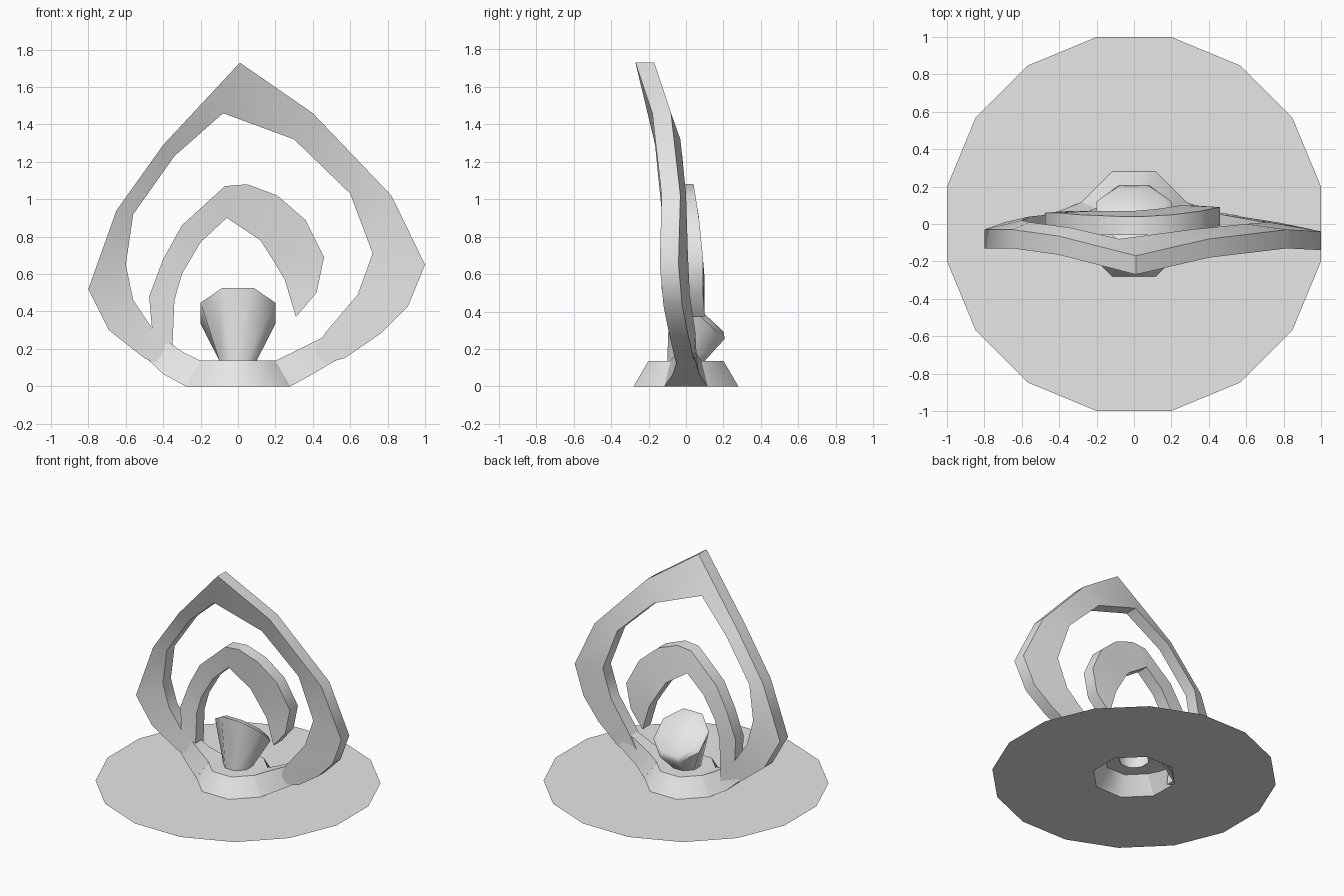
import bpy, bmesh, math

if "Cube" in bpy.data.objects:
    bpy.data.objects.remove(bpy.data.objects["Cube"])

grey = bpy.data.materials.new("light_grey")
grey.diffuse_color = (0.8, 0.8, 0.8, 1)
grey.use_nodes = True
grey.node_tree.nodes["Principled BSDF"].inputs["Base Color"].default_value = grey.diffuse_color


def finish(bm, name, recalc=True, angle=50):
    if recalc:
        bmesh.ops.recalc_face_normals(bm, faces=bm.faces)
    me = bpy.data.meshes.new(name)
    bm.to_mesh(me)
    bm.free()
    me.materials.append(grey)
    ob = bpy.data.objects.new(name, me)
    bpy.context.collection.objects.link(ob)
    bpy.ops.object.select_all(action='DESELECT')
    ob.select_set(True)
    bpy.context.view_layer.objects.active = ob
    bpy.ops.object.shade_smooth_by_angle(angle=math.radians(angle))
    return ob


def ring(bm, n, flat, z, yc=0.0, tilt=0.0, lift=0.0):
    """Regular polygon with flat-to-centre distance `flat`, tilted back about x."""
    r = flat / math.cos(math.pi / n)
    out = []
    for k in range(n):
        a = (k + 0.5) * 2 * math.pi / n
        x, v = r * math.cos(a), r * math.sin(a)
        out.append(bm.verts.new((x, yc + v * math.cos(tilt) + lift * math.sin(tilt),
                                 z - v * math.sin(tilt) + lift * math.cos(tilt))))
    return out


def loft(bm, a, b, skip=()):
    n = len(a)
    for k in range(n):
        if k not in skip:
            bm.faces.new((a[k], a[(k + 1) % n], b[(k + 1) % n], b[k]))


# ground leaf: flat sixteen-sided sheet with an octagonal hole
bm = bmesh.new()
outer, inner = ring(bm, 16, 1.0, 0), ring(bm, 8, 0.28, 0)
for k in range(8):
    i, j = inner[k], inner[(k + 1) % 8]
    o = [outer[(2 * k + d) % 16] for d in (0, 1, 2, 3)]
    bm.faces.new((i, o[0], o[1]))
    bm.faces.new((i, o[1], o[2], j))
bm.normal_update()
for f in bm.faces:
    if f.normal.z < 0:
        f.normal_flip()
finish(bm, "ground_leaf", False)

# collar, open at both sides where the arms leave it, with the tilted cup on top
bm = bmesh.new()
low, top = ring(bm, 8, 0.28, 0), ring(bm, 8, 0.2, 0.137)
loft(bm, low, top, skip=(3, 7))
stem = ring(bm, 8, 0.1, 0.137)
loft(bm, top, stem)
tilt = math.radians(43)
rim = ring(bm, 8, 0.2, 0.39, 0.06, tilt)
cap = ring(bm, 8, 0.17, 0.39, 0.06, tilt, 0.025)
loft(bm, stem, rim)
loft(bm, rim, cap)
bm.faces.new(cap)
bm.normal_update()
finish(bm, "collar_and_cup", False)


# arms: hollow sleeves leading from the collar to the hoops
def arm(name, side, end_low, end_top):
    bm = bmesh.new()
    stations = [((0.28, 0), (0.2, 0.137), -0.116, 0.116, 0.083),
                ((0.40, 0.065), (0.29, 0.18), -0.07, 0.07, 0.055),
                (end_low, end_top, -0.04, 0.045, 0.04)]
    loops = []
    for (xl, zl), (xt, zt), y0, y1, yt in stations:
        loops.append([bm.verts.new(p) for p in (
            (side * xl, y0, zl), (side * xl, y1, zl),
            (side * xt, yt, zt), (side * xt, -yt, zt))])
    for a, b in zip(loops, loops[1:]):
        loft(bm, a, b)
    finish(bm, name)


arm("right_arm", 1, (0.56, 0.16), (0.47, 0.27))
arm("left_arm", -1, (0.50, 0.16), (0.37, 0.235))

# one ribbon: outer hoop from lower right to lower left, then back up the inner hoop
# each station: outer edge x, y, z then inner edge x, y, z (front side)
outer_hoop = [
    (.57, -.06, .15, .34, -.04, .09), (.76, -.09, .28, .47, -.05, .29),
    (.91, -.12, .43, .64, -.08, .49), (1.0, -.14, .65, .72, -.09, .71),
    (.82, -.13, 1.02, .60, -.10, 1.03), (.40, -.18, 1.46, .30, -.13, 1.32),
    (.01, -.27, 1.73, -.08, -.18, 1.46), (-.40, -.165, 1.29, -.34, -.12, 1.23),
    (-.65, -.13, .94, -.56, -.09, .92), (-.80, -.13, .52, -.60, -.08, .65),
    (-.69, -.09, .30, -.56, -.06, .46), (-.50, -.06, .15, -.46, -.05, .31)]
inner_hoop = [
    (-.50, -.06, .15, -.34, -.04, .08), (-.46, -.05, .31, -.35, -.03, .22),
    (-.475, -.04, .48, -.34, -.03, .46), (-.40, -.04, .68, -.30, -.03, .60),
    (-.30, -.05, .86, -.20, -.03, .77), (-.07, -.06, 1.07, -.06, -.03, .90),
    (.05, -.06, 1.08, 0, -.03, .86), (.21, -.05, 1.02, .12, -.02, .78),
    (.36, -.03, .89, .19, -.01, .67), (.46, -.01, .69, .25, 0, .57),
    (.42, -.01, .50, .31, 0, .37)]
bm = bmesh.new()
depth = 0.1
for hoop in (outer_hoop, inner_hoop):
    loops = []
    for xo, yo, zo, xi, yi, zi in hoop:
        loops.append([bm.verts.new(p) for p in (
            (xo, yo, zo), (xo, yo + depth, zo), (xi, yi + depth, zi), (xi, yi, zi))])
    for n, (a, b) in enumerate(zip(loops, loops[1:])):
        # the first inner segment shares its outer side with the outer hoop
        loft(bm, a, b, skip=(0,) if hoop is inner_hoop and n == 0 else ())
    bm.faces.new(loops[0] if hoop is outer_hoop else loops[-1])
    if hoop is inner_hoop:
        bm.faces.new(loops[0])
bmesh.ops.remove_doubles(bm, verts=bm.verts, dist=0.001)
finish(bm, "petal_ribbon")
